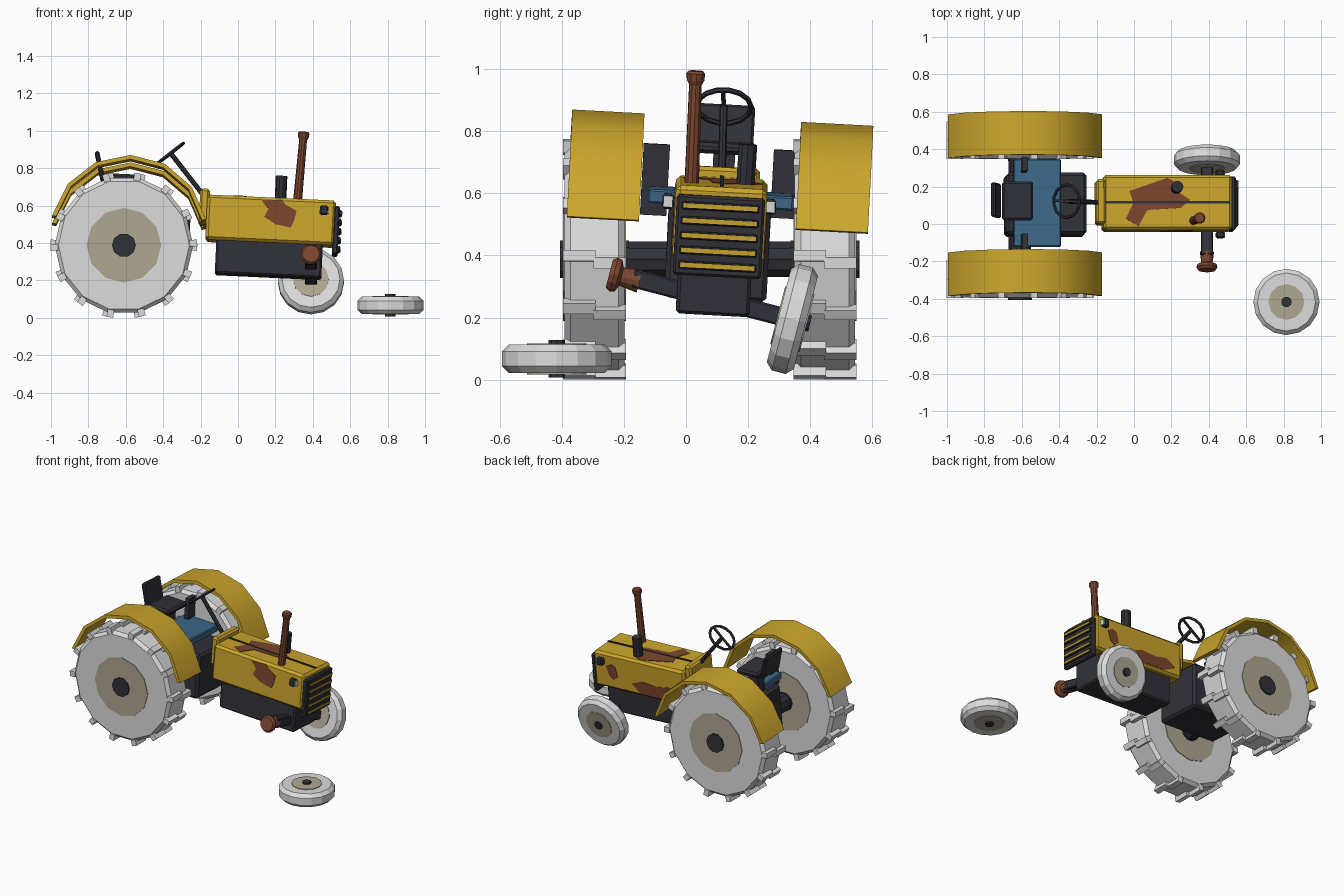
import bpy, bmesh, math
from mathutils import Matrix, Vector

if "Cube" in bpy.data.objects:
    bpy.data.objects.remove(bpy.data.objects["Cube"])


def mat(name, c):
    m = bpy.data.materials.new(name)
    m.diffuse_color = (*c, 1)
    m.use_nodes = True
    m.node_tree.nodes["Principled BSDF"].inputs["Base Color"].default_value = m.diffuse_color
    return m


YELLOW = mat("faded yellow paint", (0.60, 0.38, 0.025))
BLACK = mat("dark metal", (0.03, 0.03, 0.041))
RUST = mat("rust", (0.20, 0.061, 0.028))
BLUE = mat("blue panel", (0.048, 0.138, 0.25))
TAN = mat("wheel disc tan", (0.43, 0.39, 0.29))
PALE = mat("pale tyre", (0.72, 0.72, 0.72))

# the wreck leans: nose down and over towards +y
LEAN = Matrix.Rotation(math.radians(2.7), 4, 'Y') @ Matrix.Rotation(math.radians(-3.1), 4, 'X')
ID = Matrix.Identity(4)


def T(p):
    return Matrix.Translation(p)


def add(name, bm, material, matrix=ID, bevel=0):
    bmesh.ops.recalc_face_normals(bm, faces=bm.faces)
    me = bpy.data.meshes.new(name)
    bm.to_mesh(me)
    bm.free()
    me.materials.append(material)
    ob = bpy.data.objects.new(name, me)
    bpy.context.collection.objects.link(ob)
    ob.matrix_world = matrix
    if bevel:
        b = ob.modifiers.new("bevel", 'BEVEL')
        b.width, b.segments = bevel, 1
    return ob


def box(name, centre, size, material, bevel=0, rot=LEAN):
    bm = bmesh.new()
    bmesh.ops.create_cube(bm, size=1)
    bmesh.ops.scale(bm, vec=size, verts=bm.verts)
    return add(name, bm, material, T(centre) @ rot, bevel)


def lathe(name, profile, n, material, matrix):
    """Closed solid turned round local z; profile is (radius, z) pairs."""
    bm = bmesh.new()
    rings = [[bm.verts.new((r * math.cos(2 * math.pi * i / n), r * math.sin(2 * math.pi * i / n), z))
              for i in range(n)] for r, z in profile]
    for a, b in zip(rings, rings[1:]):
        for i in range(n):
            j = (i + 1) % n
            bm.faces.new((a[i], a[j], b[j], b[i]))
    bm.faces.new(rings[0])
    bm.faces.new(rings[-1])
    return add(name, bm, material, matrix)


def along(a, b):
    """Matrix at a with z pointing to b, and the length."""
    d = Vector(b) - Vector(a)
    return T(a) @ d.to_track_quat('Z', 'Y').to_matrix().to_4x4(), d.length


def rod(name, a, b, r, n, material):
    m, l = along(a, b)
    return lathe(name, [(r, 0), (r, l)], n, material, m)


def plate(name, pts, material, matrix, thick=0.006):
    """Thin flat polygon standing proud of local z = 0."""
    bm = bmesh.new()
    f = bm.faces.new([bm.verts.new((x, y, -thick / 2)) for x, y in pts])
    ret = bmesh.ops.extrude_face_region(bm, geom=[f])
    bmesh.ops.translate(bm, vec=(0, 0, thick),
                        verts=[v for v in ret["geom"] if isinstance(v, bmesh.types.BMVert)])
    return add(name, bm, material, matrix)


def wheel(name, matrix, r, w, b, n, disc, hub):
    h = w / 2
    lathe(name + "_tyre", [(r - b, -h), (r, -h + b), (r, h - b), (r - b, h)], n, PALE, matrix)
    lathe(name + "_disc", [(disc, -h - .004), (disc, h + .004)], 12, TAN, matrix)
    lathe(name + "_hub", [(hub, -h - .014), (hub, h + .014)], 10, BLACK, matrix)


# rear wheels with two rows of lugs
for side, y in (("right", -0.295), ("left", 0.448)):
    m = T((-0.61, y, 0.388)) @ Matrix.Rotation(math.pi / 2, 4, 'X')
    wheel("rear_wheel_" + side, m, 0.37, 0.195, 0.02, 14, 0.2, 0.064)
    bm = bmesh.new()
    for i in range(14):
        for s in (-1, 1):
            lug = Matrix.Rotation(2 * math.pi * i / 14 + s * 0.03, 4, 'Z') @ T((0.372, 0, s * 0.049)) \
                @ Matrix.Diagonal((0.04, 0.036, 0.104, 1))
            bmesh.ops.create_cube(bm, size=1, matrix=lug)
    add("rear_lugs_" + side, bm, PALE, m)
rod("rear_axle", (-0.61, -0.2, 0.388), (-0.61, 0.36, 0.388), 0.06, 10, BLACK)

# sloping front axle, its remaining wheel and the loose one
SLOPE = Matrix.Rotation(math.radians(-14.5), 4, 'X')
box("front_axle", (0.39, 0.08, 0.262), (0.065, 0.52, 0.06), BLACK, 0.006, SLOPE)
wheel("front_wheel", T((0.39, 0.343, 0.195)) @ SLOPE @ Matrix.Rotation(math.pi / 2, 4, 'X'),
      0.177, 0.09, 0.022, 16, 0.096, 0.028)
wheel("loose_wheel", T((0.815, -0.417, 0.067)), 0.177, 0.092, 0.022, 16, 0.096, 0.028)
m, l = along((0.39, -0.15, 0.317), (0.39, -0.247, 0.342))
lathe("bare_hub", [(0.038, 0), (0.03, 0.06), (0.053, 0.07), (0.056, 0.085), (0.046, l)], 12, RUST, m)

# hood, cowl, engine and gearbox
H = T((0.175, 0.109, 0.516)) @ LEAN
box("hood", (0.175, 0.109, 0.516), (0.69, 0.295, 0.24), YELLOW, 0.015)
box("cowl", (-0.18, 0.115, 0.59), (0.052, 0.24, 0.19), YELLOW, 0.012)
box("engine_block", (0.165, 0.091, 0.32), (0.57, 0.236, 0.2), BLACK, 0.01)
box("gearbox", (-0.475, 0.102, 0.415), (0.43, 0.33, 0.3), BLACK, 0.015)
box("blue_platform", (-0.518, 0.112, 0.585), (0.255, 0.47, 0.045), BLUE, 0.006)
box("hood_seam", H @ Vector((0, 0, 0.12)), (0.66, 0.012, 0.012), BLACK)

# rust patches on hood top and sides
top = [(-.205, .061), (-.002, .131), (.041, .11), (.041, .067), (.121, .013), (.068, -.03),
       (-.109, -.04), (-.157, -.126), (-.226, -.088), (-.184, -.003)]
near = [(-.052, .1), (.055, .108), (.076, .084), (.135, .054), (.124, 0), (.108, -.038),
        (.023, -.021), (-.036, .014), (-.015, .058)]
far_a = [(.25, .03), (.21, .05), (.18, .035), (.165, -.03), (.2, -.055), (.23, -.03)]
far_b = [(.06, -.05), (-.02, -.02), (-.13, -.03), (-.22, -.015), (-.29, -.06), (-.2, -.1), (0, -.1)]
plate("rust_top", top, RUST, H @ T((0, 0, 0.12)))
UP = Matrix.Rotation(math.pi / 2, 4, 'X')
plate("rust_side_right", near, RUST, H @ T((0, -0.1475, 0)) @ UP)
plate("rust_side_left_front", far_a, RUST, H @ T((0, 0.1475, 0)) @ UP)
plate("rust_side_left_rear", far_b, RUST, H @ T((0, 0.1475, 0)) @ UP)

# grille with five yellow bars
G = T((0.523, 0.106, 0.461)) @ LEAN
box("grille", G.translation, (0.032, 0.285, 0.26), BLACK, 0.008)
for i in range(5):
    z = 0.096 - 0.048 * i
    box(f"grille_rib_{i}", G @ Vector((0.018, 0, z)), (0.018, 0.25, 0.026), BLACK, 0.004)
    box(f"grille_bar_{i}", G @ Vector((0.027, 0, z)), (0.006, 0.24, 0.014), YELLOW)

# headlights
for side, y, z in (("right", -0.058, 0.575), ("left", 0.272, 0.557)):
    box("headlight_" + side, (0.46, y, z), (0.046, 0.036, 0.05), BLACK, 0.008)
    box("headlight_lens_" + side, (0.483, y, z - .001), (0.006, 0.03, 0.036), PALE)

# exhaust and air intake
m, l = along((0.318, 0.018, 0.62), (0.352, 0.032, 0.995))
lathe("exhaust", [(0.024, 0), (0.021, l - .045), (0.029, l - .03), (0.031, l - .008), (0.024, l)], 10, RUST, m)
rod("air_intake", (0.226, 0.19, 0.6), (0.233, 0.2, 0.758), 0.031, 10, BLACK)

# fenders: bent sheets, smooth along the arc
for side, y, z in (("right", -0.273, 0.445), ("left", 0.465, 0.405)):
    bm = bmesh.new()
    rows = []
    for i in range(7):
        a = math.radians(13 + 156.5 * i / 6)
        rows.append([bm.verts.new((r * math.cos(a), s * 0.1165, r * math.sin(a)))
                     for r, s in ((0.42, -1), (0.42, 1), (0.398, 1), (0.398, -1))])
    for p, q in zip(rows, rows[1:]):
        for k in range(4):
            bm.faces.new((p[k], p[(k + 1) % 4], q[(k + 1) % 4], q[k]))
    bm.faces.new(rows[0])
    bm.faces.new(rows[-1])
    ob = add("fender_" + side, bm, YELLOW, T((-0.585, y, z)) @ LEAN)
    bpy.ops.object.select_all(action='DESELECT')
    ob.select_set(True)
    bpy.context.view_layer.objects.active = ob
    bpy.ops.object.shade_smooth_by_angle(angle=math.radians(35))
box("fender_bracket_right", (-0.588, -0.1, 0.645), (0.03, 0.085, 0.23), BLACK)
box("fender_bracket_left", (-0.588, 0.315, 0.63), (0.03, 0.075, 0.22), BLACK)

# seat
box("seat_pedestal", (-0.62, 0.12, 0.66), (0.07, 0.07, 0.15), BLACK)
box("seat", (-0.622, 0.123, 0.747), (0.165, 0.21, 0.035), BLACK, 0.012)
box("seat_back", (-0.738, 0.127, 0.808), (0.024, 0.185, 0.16), BLACK, 0.008,
    LEAN @ Matrix.Rotation(math.radians(-15), 4, 'Y'))

# steering column and wheel
C, B = (-0.36, 0.122, 0.88), (-0.185, 0.115, 0.655)
rod("steering_column", B, C, 0.013, 8, BLACK)
m, l = along(B, C)
bpy.ops.mesh.primitive_torus_add(major_radius=0.088, minor_radius=0.009, major_segments=14, minor_segments=6)
ring = bpy.context.object
ring.name = "steering_wheel"
ring.data.materials.append(BLACK)
ring.matrix_world = T(C) @ m.to_3x3().to_4x4()
box("steering_spoke", C, (0.014, 0.17, 0.01), BLACK, 0, m.to_3x3().to_4x4())
